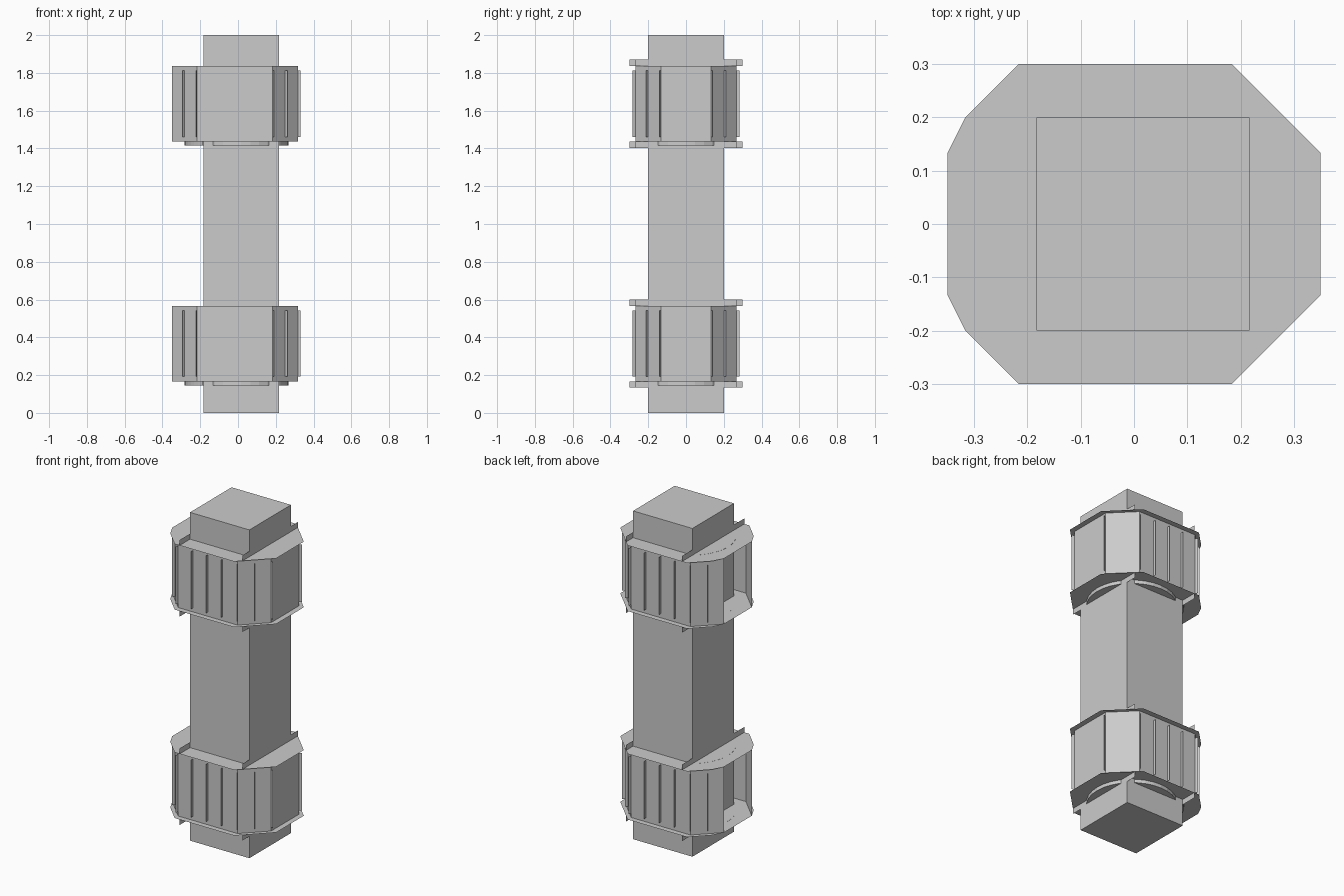
import bpy, bmesh
from math import cos, sin, pi
from mathutils import Vector

if "Cube" in bpy.data.objects:
    bpy.data.objects.remove(bpy.data.objects["Cube"])

COL_X, HALF = 0.0167, 0.2          # column centre and half width
BAND_H, FIN_H, RIB_D, DISC_H = 0.4, 0.0333, 0.0167, 0.022


def finish(name, bm):
    mesh = bpy.data.meshes.new(name)
    bm.to_mesh(mesh)
    bm.free()
    obj = bpy.data.objects.new(name, mesh)
    bpy.context.collection.objects.link(obj)
    return obj


def strip(bm, pts, z0, z1, closed=False):
    """Upright sheet following a plan outline."""
    low = [bm.verts.new((p[0], p[1], z0)) for p in pts]
    top = [bm.verts.new((p[0], p[1], z1)) for p in pts]
    for i in range(len(pts) if closed else len(pts) - 1):
        j = (i + 1) % len(pts)
        bm.faces.new((low[i], low[j], top[j], top[i]))
    return low, top


def prism(name, pts, z0, z1):
    bm = bmesh.new()
    low, top = strip(bm, pts, z0, z1, True)
    bm.faces.new(low[::-1])
    bm.faces.new(top)
    return finish(name, bm)


def mirrored(half):
    """Complete an outline given on the -y side."""
    return half + [(x, -y) for x, y in reversed(half)]


# Square column
prism("column", [(COL_X - HALF, -HALF), (COL_X + HALF, -HALF),
                 (COL_X + HALF, HALF), (COL_X - HALF, HALF)], 0, 2)

plate = mirrored([(-0.35, -0.1333), (-0.3167, -0.2), (-0.2167, -0.3),
                  (0.1833, -0.3), (0.35, -0.1333)])
half_wall = [(-0.35, -0.1333), (-0.2167, -0.2667), (0.1833, -0.2667), (0.3167, -0.1333)]
wall = mirrored(half_wall)

# Rib positions with outward directions, on the -y side
d, c, s = 0.7071, 0.9239, 0.3827
ribs = [(-0.2833, -0.2, -d, -d), (-0.2167, -0.2667, -s, -c)]
ribs += [(x, -0.2667, 0, -1) for x in (-0.1167, -0.0167, 0.0833)]
ribs += [(0.1833, -0.2667, s, -c), (0.25, -0.2, d, -d), (0.3167, -0.1333, c, -s)]


def band(label, z):
    top = z + BAND_H
    # Faceted housing, open on the -x side
    bm = bmesh.new()
    strip(bm, wall, z, top)
    finish(label + "_housing", bm)
    # Thin end plates
    bm = bmesh.new()
    for h in (z, top):
        vs = [bm.verts.new((x, y, h)) for x, y in plate]
        bm.faces.new(vs if h == top else vs[::-1])
    finish(label + "_plates", bm)
    # Thin vertical ribs
    bm = bmesh.new()
    for m in (1, -1):
        for x, y, nx, ny in ribs:
            strip(bm, [(x, m * y), (x + nx * RIB_D, m * (y + ny * RIB_D))],
                  z + 0.025, z + 0.375)
    finish(label + "_ribs", bm)
    # Bracket fins above and below the plates
    bm = bmesh.new()
    for x, y in ((COL_X - HALF, 0.3), (COL_X + HALF, 0.2667)):
        for m in (1, -1):
            for z0 in (z - FIN_H, top):
                strip(bm, [(x, m * HALF), (x, m * y)], z0, z0 + FIN_H)
    finish(label + "_fins", bm)
    # Round collars just under each plate, plus a bulge on the open side
    ring = [(COL_X + 0.25 * cos(2 * pi * i / 32), 0.25 * sin(2 * pi * i / 32)) for i in range(32)]
    bulge = [(-0.033 + 0.25 * cos(a), 0.25 * sin(a))
             for a in (pi * (0.71 + 0.58 * i / 14) for i in range(15))]
    for part, h in (("lower", z), ("upper", top)):
        prism(f"{label}_{part}_collar", ring, h - DISC_H, h - 0.0005)
        prism(f"{label}_{part}_bulge", bulge, h - DISC_H, h + 0.0005)


band("lower_band", 0.1667)
band("upper_band", 1.4367)
